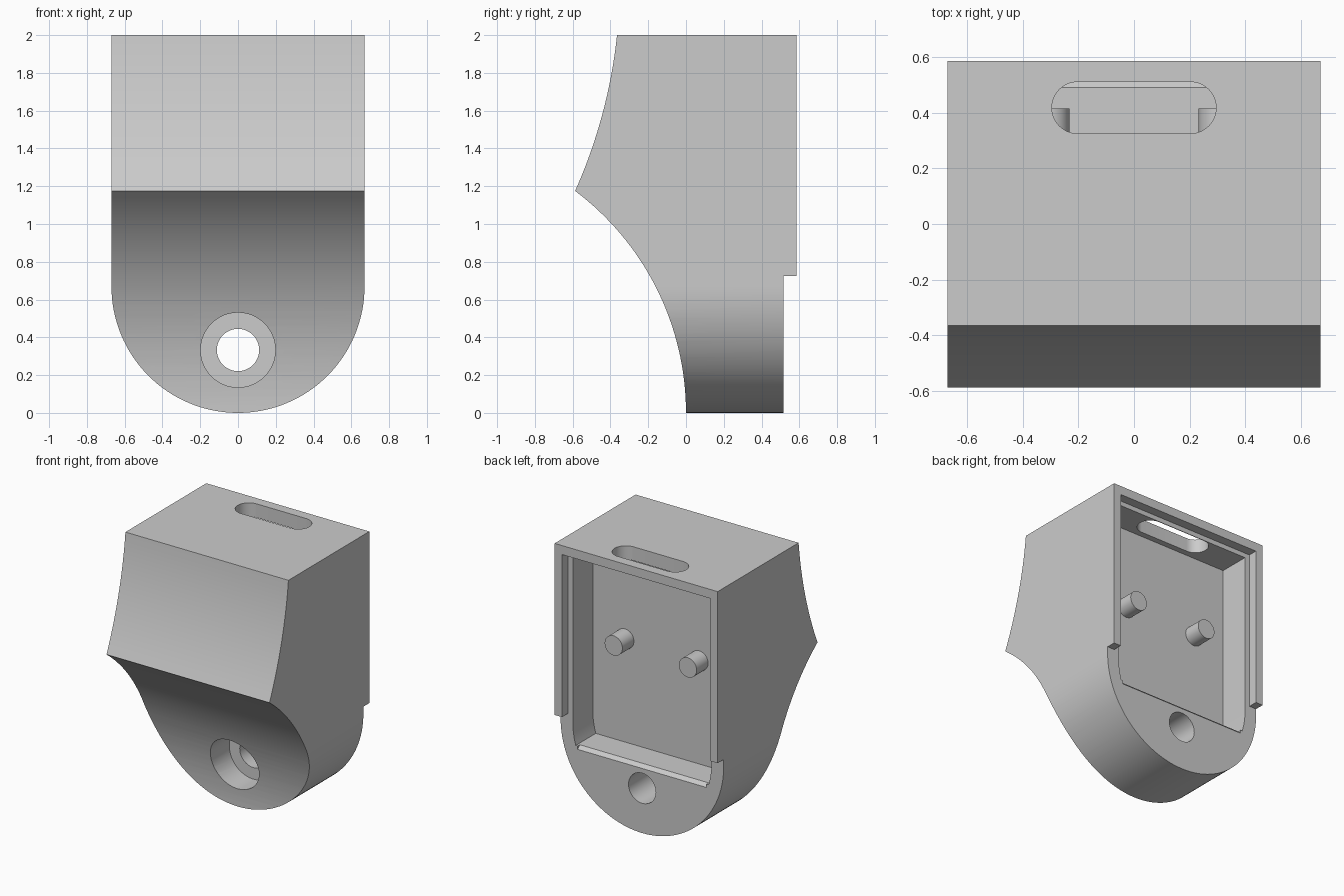
import bpy, bmesh, math
from mathutils import Vector

cube = bpy.data.objects.get("Cube")
if cube:
    bpy.data.objects.remove(cube, do_unlink=True)

grey = bpy.data.materials.new("light grey plastic")
grey.use_nodes = True
colour = (0.6, 0.6, 0.6, 1)
grey.diffuse_color = colour
grey.node_tree.nodes["Principled BSDF"].inputs["Base Color"].default_value = colour


def arc(cu, cv, r, start, end, n=24):
    """Points on a circle in the profile plane, angles in degrees."""
    steps = [math.radians(start + (end - start) * i / n) for i in range(n + 1)]
    return [(cu + r * math.cos(a), cv + r * math.sin(a)) for a in steps]


def prism(name, outline, axis, low, high):
    """Extrude a 2D outline along one axis; the outline uses the other two in order."""
    bm = bmesh.new()
    verts = []
    for u, v in outline:
        co = [u, v]
        co.insert(axis, low)
        verts.append(bm.verts.new(co))
    face = bm.faces.new(verts)
    grown = bmesh.ops.extrude_face_region(bm, geom=[face])["geom"]
    shift = Vector((0, 0, 0))
    shift[axis] = high - low
    bmesh.ops.translate(bm, vec=shift, verts=[g for g in grown if isinstance(g, bmesh.types.BMVert)])
    bmesh.ops.recalc_face_normals(bm, faces=bm.faces)
    mesh = bpy.data.meshes.new(name)
    bm.to_mesh(mesh)
    bm.free()
    mesh.materials.append(grey)
    obj = bpy.data.objects.new(name, mesh)
    bpy.context.collection.objects.link(obj)
    return obj


def carve(target, cutter, operation="DIFFERENCE"):
    """Apply a boolean and discard the cutter."""
    cutter.hide_render = True
    mod = target.modifiers.new(cutter.name, "BOOLEAN")
    mod.operation, mod.solver, mod.object = operation, "EXACT", cutter
    bpy.context.view_layer.objects.active = target
    bpy.ops.object.modifier_apply(modifier=mod.name)
    bpy.data.objects.remove(cutter, do_unlink=True)


def smooth(obj):
    bpy.ops.object.select_all(action="DESELECT")
    obj.select_set(True)
    bpy.context.view_layer.objects.active = obj
    bpy.ops.object.shade_smooth_by_angle(angle=math.radians(25))


X, Y, Z = 0, 1, 2
half = 0.67          # half width, also the radius of the rounded bottom
back, rim = 0.515, 0.585
brow_y, brow_z = -0.587, 1.175

# Side profile: hollow lower sweep, pointed brow, shallow upper sweep, stepped back
low_r = (brow_y ** 2 + brow_z ** 2) / (2 * -brow_y)
sweep = math.degrees(math.asin(brow_z / low_r))
lower = arc(-low_r, 0, low_r, 0, sweep, 32)
up_r = 2.73
top_y = -0.365
chord = Vector((top_y - brow_y, 2 - brow_z))
mid = Vector((brow_y, brow_z)) + chord / 2
side = Vector((-chord.y, chord.x)).normalized()
centre = mid + side * math.sqrt(up_r ** 2 - (chord.length / 2) ** 2)
first = math.degrees(math.atan2(brow_z - centre.y, brow_y - centre.x))
last = math.degrees(math.atan2(2 - centre.y, top_y - centre.x))
upper = arc(centre.x, centre.y, up_r, first, last, 16)[1:]
profile = lower + upper + [(rim, 2), (rim, 0.725), (back, 0.725), (back, 0)]
housing = prism("housing", profile, X, -0.8, 0.8)

# Front outline: square top, half round bottom
outline = [(half, 2.1)] + arc(0, half, half, 0, -180, 64) + [(-half, 2.1)]
carve(housing, prism("outline", outline, Y, -1, 1), "INTERSECT")

# Lid recess in the raised rim
recess = [(-0.61, 0.65), (0.61, 0.65), (0.61, 1.933), (-0.61, 1.933)]
carve(housing, prism("lid_recess", recess, Y, back, 0.8))

# Cavity whose lower corners follow the rounded bottom
inner, floor, sill = 0.57, 0.28, 0.505
dip = math.degrees(math.asin((half - sill) / inner))
cavity = ([(inner, 1.897)] + arc(0, half, inner, 0, -dip, 8)
          + arc(0, half, inner, dip - 180, -180, 8) + [(-inner, 1.897)])
carve(housing, prism("cavity", cavity, Y, floor, 0.7))

# Chamfer on the cavity sill
lip = [(0.49, sill), (0.525, 0.47), (0.56, 0.47), (0.56, 0.54), (0.49, 0.54)]
carve(housing, prism("sill_chamfer", lip, X, -0.53, 0.53))

# Rounded slot through the top
slot = arc(0.2025, 0.4175, 0.0925, -90, 90) + arc(-0.2025, 0.4175, 0.0925, 90, 270)
carve(housing, prism("top_slot", slot, Z, 1.8, 2.2))

# Screw hole with a counterbore from the front
carve(housing, prism("screw_hole", arc(0, 0.333, 0.112, 0, 360, 48)[:-1], Y, -1, 1))
carve(housing, prism("counterbore", arc(0, 0.333, 0.198, 0, 360, 48)[:-1], Y, -1, 0.18))
smooth(housing)

# Two mounting pegs on the cavity floor
for name, sign in (("left_peg", 1), ("right_peg", -1)):
    peg = prism(name, arc(sign * 0.305, 1.273, 0.073, 0, 360, 40)[:-1], Y, floor - 0.01, 0.415)
    smooth(peg)
